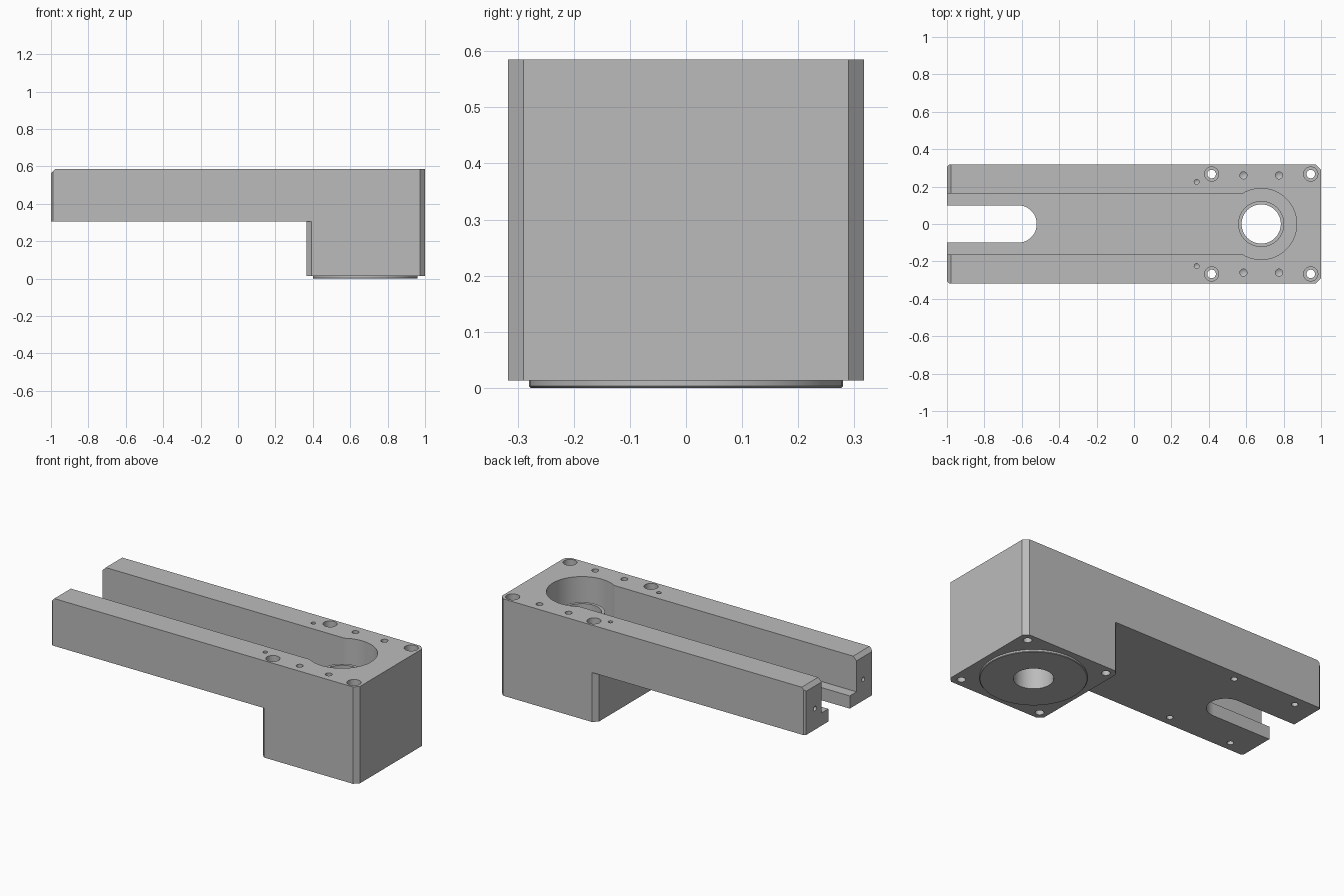
import bpy
import bmesh
import math
from mathutils import Matrix

cube = bpy.data.objects.get("Cube")
if cube:
    bpy.data.objects.remove(cube, do_unlink=True)

metal = bpy.data.materials.new("machined grey")
metal.use_nodes = True
GREY = (0.5, 0.5, 0.5, 1)
metal.diffuse_color = GREY
metal.node_tree.nodes["Principled BSDF"].inputs["Base Color"].default_value = GREY

TOP, BASE, UNDER, FLOOR = 0.585, 0.013, 0.305, 0.38
HALF = 0.317        # half the width of the body
BEVEL = 0.027       # block corner bevel
BORE_X, BORE_R = 0.68, 0.105


def add_object(name, bm):
    bmesh.ops.recalc_face_normals(bm, faces=bm.faces)
    mesh = bpy.data.meshes.new(name)
    bm.to_mesh(mesh)
    bm.free()
    mesh.materials.append(metal)
    obj = bpy.data.objects.new(name, mesh)
    bpy.context.collection.objects.link(obj)
    return obj


def prism(name, outline, low, high, along_y=False):
    """Extrude an outline along z, or an x-z outline along y."""
    bm = bmesh.new()
    place = (lambda a, b, h: (a, h, b)) if along_y else (lambda a, b, h: (a, b, h))
    face = bm.faces.new([bm.verts.new(place(a, b, low)) for a, b in outline])
    ext = bmesh.ops.extrude_face_region(bm, geom=[face])
    verts = [v for v in ext["geom"] if isinstance(v, bmesh.types.BMVert)]
    bmesh.ops.translate(bm, verts=verts, vec=place(0, 0, high - low))
    return add_object(name, bm)


def box(name, x0, x1, y, z0, z1):
    return prism(name, [(x0, -y), (x1, -y), (x1, y), (x0, y)], z0, z1)


def lathe(name, x, y, profile, segments=64, closed=False):
    """Spin a radius-height profile around a vertical axis."""
    bm = bmesh.new()
    verts = [bm.verts.new((r, 0, z)) for r, z in profile]
    edges = [bm.edges.new(pair) for pair in zip(verts, verts[1:])]
    if closed:
        edges.append(bm.edges.new((verts[-1], verts[0])))
    bmesh.ops.spin(bm, geom=verts + edges, cent=(0, 0, 0), axis=(0, 0, 1),
                   angle=math.tau, steps=segments, use_merge=True)
    bmesh.ops.remove_doubles(bm, verts=bm.verts, dist=1e-5)
    bmesh.ops.translate(bm, verts=bm.verts, vec=(x, y, 0))
    return add_object(name, bm)


def cylinder(name, x, y, r, z0, z1, segments=32):
    return lathe(name, x, y, [(0, z0), (r, z0), (r, z1), (0, z1)], segments)


def drill(x, y, r, depth):
    """Blind hole in the top face with a cone tip."""
    low = TOP - depth
    return lathe("drill_cutter", x, y, [(0, low - r * 0.6), (r, low), (r, 0.7), (0, 0.7)], 24)


def cut(target, cutter):
    cutter.hide_render = True
    mod = target.modifiers.new("cut", 'BOOLEAN')
    mod.operation = 'DIFFERENCE'
    mod.solver = 'EXACT'
    mod.object = cutter
    bpy.ops.object.select_all(action='DESELECT')
    bpy.context.view_layer.objects.active = target
    target.select_set(True)
    bpy.ops.object.modifier_apply(modifier=mod.name)
    bpy.data.objects.remove(cutter, do_unlink=True)


# Body: bevelled slab, cut to an L shape
tip = 0.01
side = [(-1, -HALF + tip), (-1 + tip, -HALF), (1 - BEVEL, -HALF), (1, -HALF + BEVEL)]
body = prism("body", side + [(x, -y) for x, y in reversed(side)], BASE, TOP)

block_x, reach = 0.365, 0.183
edge = [(-1.2, -HALF - reach), (block_x + BEVEL + reach, -HALF - reach), (block_x, -HALF + BEVEL)]
cut(body, prism("underside_cutter", edge + [(x, -y) for x, y in reversed(edge)], -0.2, UNDER))

# Sloped top edge at the arm end
cut(body, prism("end_bevel_cutter", [(-1.1, TOP - 0.122), (-1.1, 0.7), (-0.863, 0.7)],
                -0.5, 0.5, along_y=True))

# Long channel, round pocket, open slot and main bore
cut(body, box("channel_cutter", -1.2, BORE_X, 0.163, FLOOR, 0.7))
cut(body, cylinder("pocket_cutter", BORE_X, 0, 0.19, FLOOR, 0.7, 96))
cut(body, box("slot_cutter", -1.2, -0.62, 0.1, 0.2, 0.5))
cut(body, cylinder("slot_end_cutter", -0.62, 0, 0.1, 0.2, 0.5, 64))
cut(body, cylinder("bore_cutter", BORE_X, 0, BORE_R, -0.1, 0.7, 64))

for s in (-1, 1):
    # Counterbored bolt holes through the block
    for x in (0.415, 0.945):
        cut(body, lathe("bolt_cutter", x, s * 0.267,
                        [(0, -0.1), (0.023, -0.1), (0.023, 0.5), (0.038, 0.5),
                         (0.038, 0.7), (0, 0.7)], 32))
    # Blind holes in the top
    for x in (0.585, 0.775):
        cut(body, drill(x, s * 0.26, 0.019, 0.12))
    cut(body, drill(0.335, s * 0.225, 0.013, 0.1))
    # Blind holes under the arm
    for x in (-0.87, -0.46):
        cut(body, cylinder("under_hole_cutter", x, s * 0.26, 0.018, 0.2, 0.42, 24))
    # Holes in the arm end
    hole = cylinder("end_hole_cutter", 0, 0, 0.013, -0.1, 0.1, 24)
    hole.data.transform(Matrix.Translation((-1, s * 0.225, 0.43))
                        @ Matrix.Rotation(math.pi / 2, 4, 'Y'))
    cut(body, hole)

# Raised collar around the bore
collar = lathe("bore_collar", BORE_X, 0,
               [(BORE_R, FLOOR), (0.123, FLOOR), (0.123, 0.465), (BORE_R, 0.465)], 64, True)

# Locating disc under the block
disc = lathe("locating_disc", BORE_X, 0,
             [(BORE_R, 0), (0.277, 0), (0.28, 0.003), (0.28, BASE), (BORE_R, BASE)], 96, True)

for obj in (body, collar, disc):
    bpy.ops.object.select_all(action='DESELECT')
    bpy.context.view_layer.objects.active = obj
    obj.select_set(True)
    bpy.ops.object.shade_smooth_by_angle(angle=math.radians(30))
